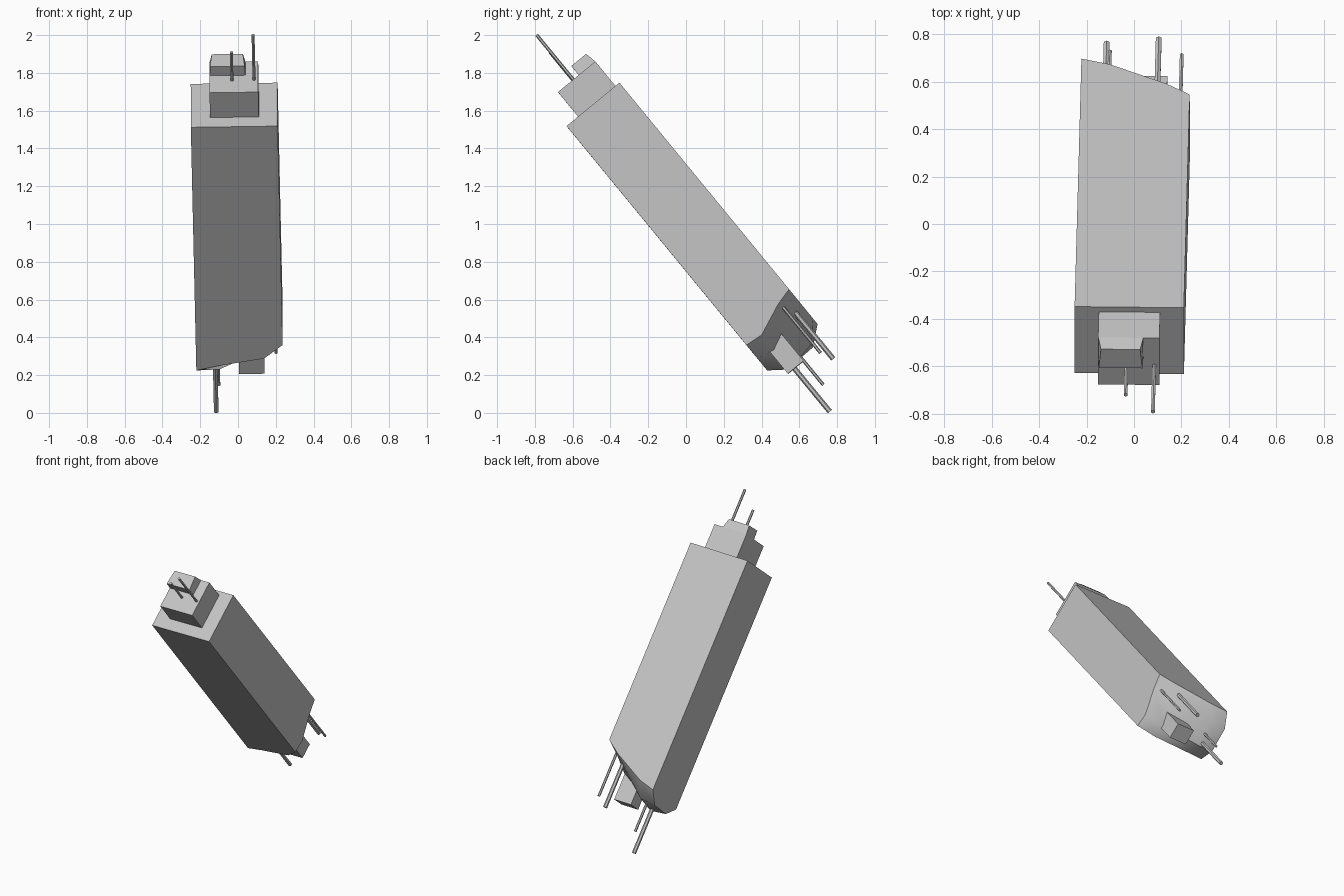
import bpy, bmesh, math
from mathutils import Matrix, Vector

cube = bpy.data.objects.get("Cube")
if cube:
    bpy.data.objects.remove(cube, do_unlink=True)

grey = bpy.data.materials.new("plain_grey")
grey.use_nodes = True
colour = (0.55, 0.55, 0.55, 1)
grey.diffuse_color = colour
grey.node_tree.nodes["Principled BSDF"].inputs["Base Color"].default_value = colour

# Leaning frame: origin at the centre of the tower's upper face
up = Vector((-0.0175, -0.635, 0.773)).normalized()
across = Vector((1, -0.01, 0.014)).normalized()
depth = up.cross(across).normalized()
across = depth.cross(up)
lean = Matrix((across, depth, up)).transposed().to_4x4()
lean.translation = (-0.02, -0.49, 1.63)


def finish(name, bm, smooth=None):
    bmesh.ops.recalc_face_normals(bm, faces=bm.faces)
    mesh = bpy.data.meshes.new(name)
    bm.to_mesh(mesh)
    bm.free()
    mesh.transform(lean)
    mesh.materials.append(grey)
    obj = bpy.data.objects.new(name, mesh)
    bpy.context.collection.objects.link(obj)
    if smooth:
        bpy.ops.object.select_all(action='DESELECT')
        obj.select_set(True)
        bpy.context.view_layer.objects.active = obj
        bpy.ops.object.shade_smooth_by_angle(angle=math.radians(smooth))
    return obj


def block(name, xs, ys, zs, taper=0.0):
    bm = bmesh.new()
    bmesh.ops.create_cube(bm, size=1)
    for v in bm.verts:
        top, back = v.co.z > 0, v.co.y > 0
        x = xs[v.co.x > 0]
        y = ys[back]
        if top:
            x -= math.copysign(taper if back else taper / 4, v.co.x)
            y -= taper if back else 0
        v.co = (x, y, zs[top])
    finish(name, bm)


def rod(name, x, y, start, end, radius):
    bm = bmesh.new()
    bmesh.ops.create_cone(bm, cap_ends=True, segments=6, radius1=radius,
                          radius2=radius, depth=abs(end - start))
    bmesh.ops.translate(bm, verts=bm.verts, vec=(x, y, (start + end) / 2))
    finish(name, bm)


# Tower body with a ragged, bulging underside
columns = (-0.23, -0.11, 0.13, 0.23)
rows = (-0.181, -0.085, 0.085, 0.181)
heights = ((-1.666, -1.636, -1.591, -1.50),
           (-1.73, -1.74, -1.61, -1.51),
           (-1.725, -1.71, -1.53, -1.44),
           (-1.645, -1.61, -1.485, -1.415))
bm = bmesh.new()
low = [[bm.verts.new((x, y, z)) for x, z in zip(columns, line)]
       for y, line in zip(rows, heights)]
for j in range(3):
    for i in range(3):
        bm.faces.new((low[j][i], low[j][i + 1], low[j + 1][i + 1], low[j + 1][i]))
rims = [low[0], [line[-1] for line in low], low[3][::-1],
        [line[0] for line in low][::-1]]
corners = [bm.verts.new((rim[0].co.x, rim[0].co.y, 0)) for rim in rims]
for k, rim in enumerate(rims):
    bm.faces.new(rim + [corners[(k + 1) % 4], corners[k]])
bm.faces.new(corners)
finish("tower_body", bm, 40)

# Stepped top and the small box below
block("upper_step", (-0.128, 0.13), (-0.102, 0.154), (-0.02, 0.17))
block("roof_box", (-0.127, 0.062), (0.04, 0.154), (0.17, 0.233), 0.012)
block("underside_box", (-0.005, 0.13), (-0.108, 0.0), (-1.755, -1.5))

# Thin rods at both ends
rod("tall_roof_rod", 0.108, 0.003, 0.16, 0.476, 0.009)
rod("short_roof_rod", -0.009, 0.0, 0.16, 0.362, 0.009)
rod("long_lower_rod", -0.131, -0.063, -1.6, -2.046, 0.014)
rod("thin_lower_rod", -0.115, 0.0, -1.6, -1.916, 0.009)
rod("thick_lower_rod", 0.092, 0.128, -1.45, -1.846, 0.014)
rod("side_lower_rod", 0.19, 0.096, -1.4, -1.781, 0.009)
